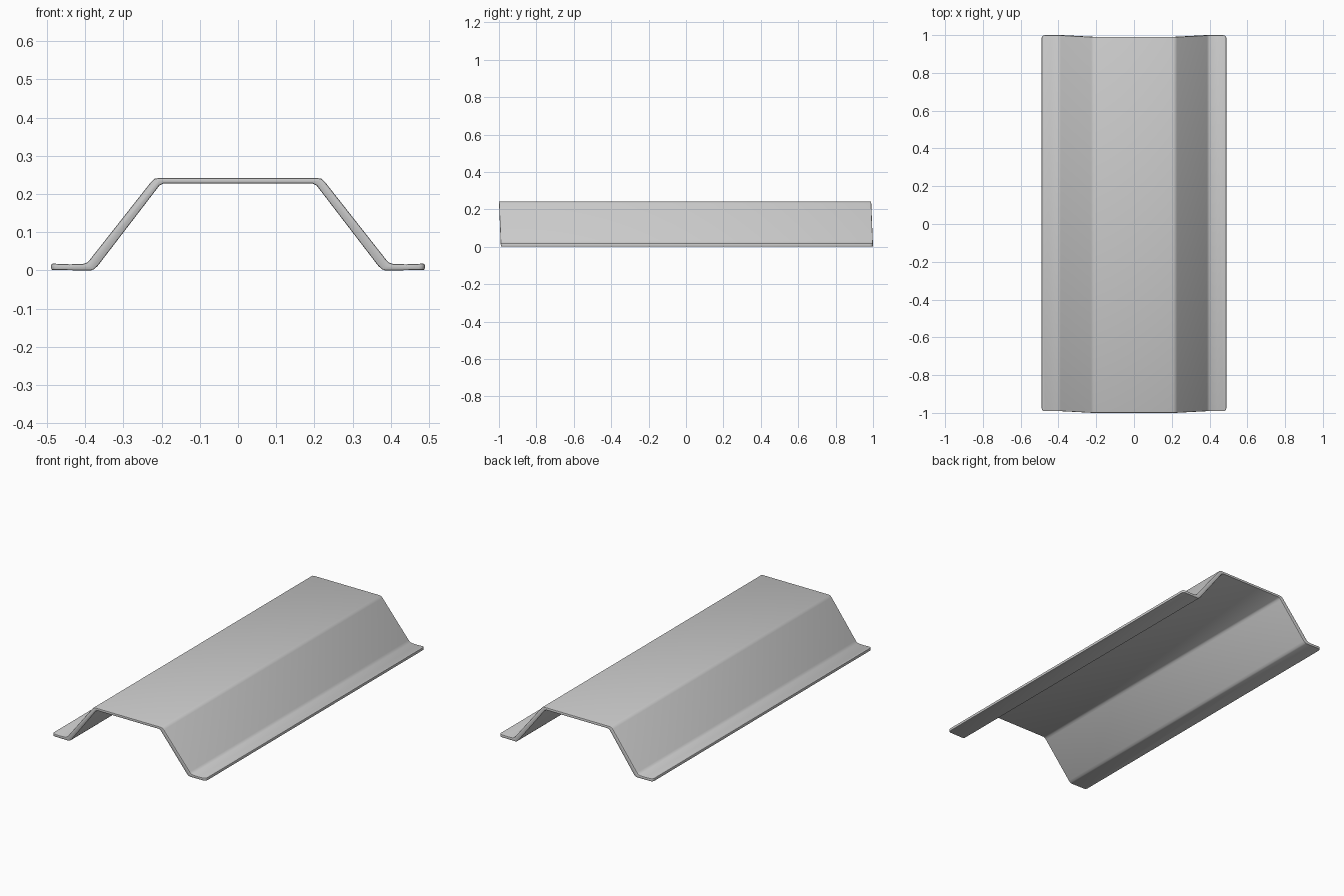
import bpy, bmesh

if "Cube" in bpy.data.objects:
    bpy.data.objects.remove(bpy.data.objects["Cube"])

# Right half of the hat-channel section: upper skin outwards, then lower skin back in
upper = [(0.207, 0.242), (0.218, 0.24), (0.228, 0.231), (0.387, 0.029),
         (0.394, 0.021), (0.405, 0.017), (0.44, 0.016), (0.489, 0.018)]
lower = [(0.489, 0.001), (0.385, 0.0), (0.377, 0.003), (0.367, 0.012),
         (0.212, 0.214), (0.206, 0.222), (0.196, 0.227)]
half = upper + lower
section = half + [(-x, z) for x, z in reversed(half)]

# Extrude the section along y
bm = bmesh.new()
front = bm.faces.new([bm.verts.new((x, -0.995, z)) for x, z in section])
new = bmesh.ops.extrude_face_region(bm, geom=[front])["geom"]
bmesh.ops.translate(bm, vec=(0, 1.99, 0),
                    verts=[v for v in new if isinstance(v, bmesh.types.BMVert)])
bmesh.ops.recalc_face_normals(bm, faces=bm.faces)

# Round the four flange corners in plan
corners = [e for e in bm.edges
           if all(abs(v.co.x) > 0.48 for v in e.verts)
           and abs(e.verts[0].co.z - e.verts[1].co.z) > 0.01]
bmesh.ops.bevel(bm, geom=corners, offset=0.016, segments=3, profile=0.5,
                affect='EDGES')

# Soften the sheet rim
rim = [e for e in bm.edges if e.calc_face_angle(0) > 1.2]
bmesh.ops.bevel(bm, geom=rim, offset=0.004, segments=2, profile=0.5,
                affect='EDGES')

# Lean the ends slightly towards the front with height
for v in bm.verts:
    v.co.y += 0.005 - 0.0415 * v.co.z
bmesh.ops.recalc_face_normals(bm, faces=bm.faces)

mesh = bpy.data.meshes.new("hat_channel")
bm.to_mesh(mesh)
bm.free()
channel = bpy.data.objects.new("hat_channel", mesh)
bpy.context.collection.objects.link(channel)

# Smooth shading with sharp edges kept
bpy.context.view_layer.objects.active = channel
channel.select_set(True)
bpy.ops.object.shade_smooth_by_angle(angle=0.6)
